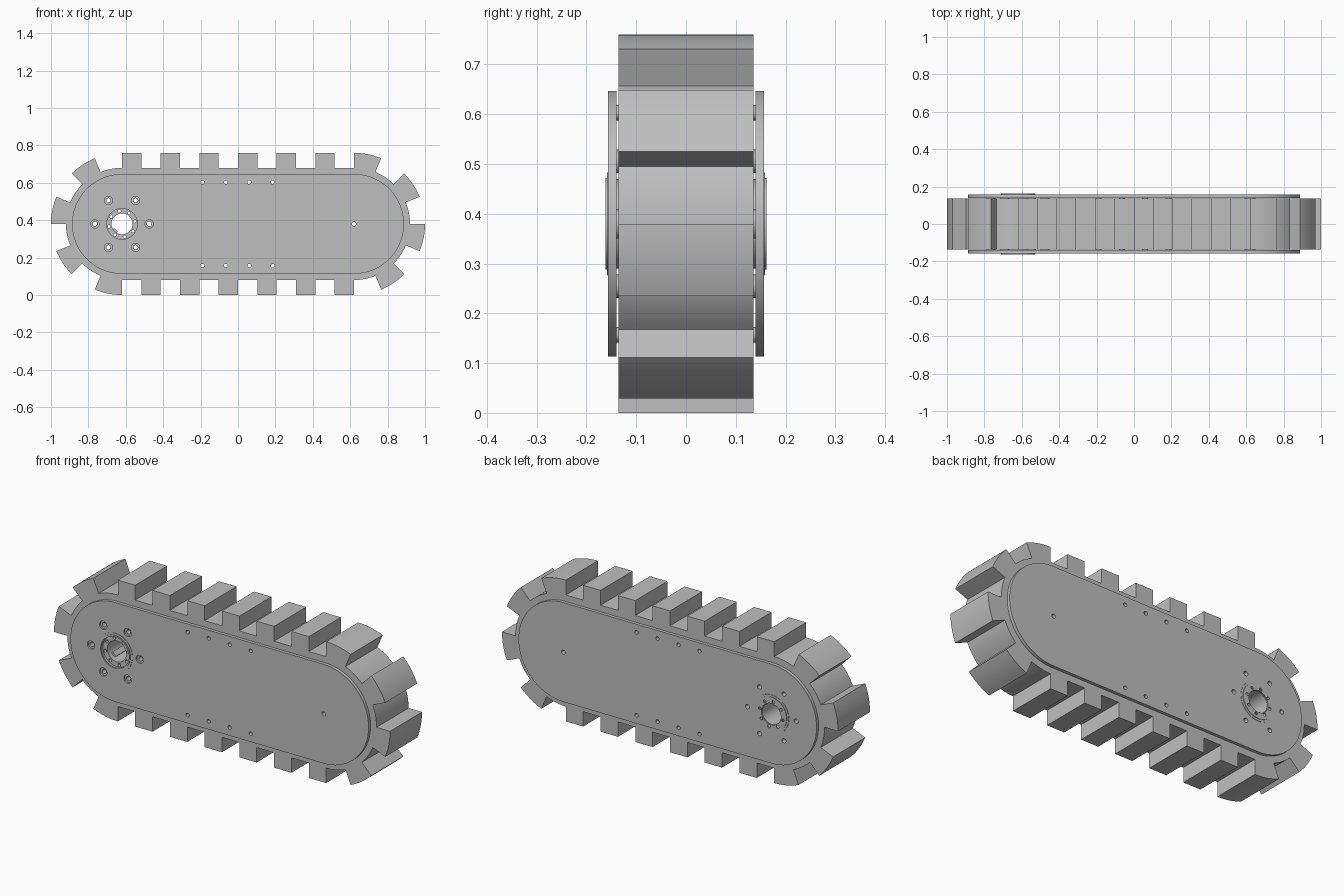
import bpy
from math import sin, cos, pi, radians

cube = bpy.data.objects.get("Cube")
if cube:
    bpy.data.objects.remove(cube, do_unlink=True)

AXLE = 0.62        # distance of each axle from the middle
MID = 0.38         # axle height
BELT_R, LUG_R, PLATE_R = 0.30, 0.38, 0.267
HALF_W = 0.136     # half width of the belt

grey = bpy.data.materials.new("plain grey")
grey.use_nodes = True
colour = (0.52, 0.52, 0.52, 1)
grey.diffuse_color = colour
grey.node_tree.nodes["Principled BSDF"].inputs["Base Color"].default_value = colour


def arc(cx, cz, r, a0, a1, n):
    """Points along an arc, angles in degrees."""
    return [(cx + r * cos(radians(a0 + (a1 - a0) * i / n)),
             cz + r * sin(radians(a0 + (a1 - a0) * i / n))) for i in range(n + 1)]


def circle(cx, cz, r, n=32):
    return arc(cx, cz, r, 0, 360, n)[:-1]


def stadium(r):
    return arc(AXLE, 0, r, -90, 90, 48) + arc(-AXLE, 0, r, 90, 270, 48)


def slab(name, loops, y0, y1, bevel=0.0):
    """Extrude an outline with holes between two depths."""
    curve = bpy.data.curves.new(name, "CURVE")
    curve.dimensions = "2D"
    curve.fill_mode = "BOTH"
    curve.extrude = (y1 - y0) / 2 - bevel
    curve.bevel_depth = bevel
    curve.bevel_resolution = 0
    curve.offset = -bevel
    for loop in loops:
        spline = curve.splines.new("POLY")
        spline.points.add(len(loop) - 1)
        for point, (x, z) in zip(spline.points, loop):
            point.co = (x, z, 0, 1)
        spline.use_cyclic_u = True
    obj = bpy.data.objects.new(name, curve)
    bpy.context.collection.objects.link(obj)
    obj.location = (0, (y0 + y1) / 2, MID)
    obj.rotation_euler = (pi / 2, 0, 0)
    bpy.ops.object.select_all(action="DESELECT")
    obj.select_set(True)
    bpy.context.view_layer.objects.active = obj
    bpy.ops.object.convert(target="MESH")
    obj = bpy.context.active_object
    obj.data.materials.clear()
    obj.data.materials.append(grey)
    bpy.ops.object.shade_smooth_by_angle(angle=radians(25))
    return obj


# Belt: straight lugs on top, radial lugs round the end, then the same turned half round
pitch = 2 * AXLE / 6
half = []
for k in range(6):
    x = -AXLE + k * pitch
    half += [(x, BELT_R), (x, LUG_R), (x + pitch / 2, LUG_R), (x + pitch / 2, BELT_R)]
half.append((AXLE, BELT_R))
for k in range(8):
    start = 90 - 22.5 * k
    half += arc(AXLE, 0, BELT_R if k % 2 else LUG_R, start, start - 22.5, 8)
half.pop()
outline = half + [(-x, -z) for x, z in half]
slab("track_belt", [outline, stadium(0.25)], -HALF_W, HALF_W)

# Hole positions shared by plates and spacers
rail_holes = [(-0.19 + 0.125 * i, s * 0.223) for i in range(4) for s in (-1, 1)]
bolt_holes = [(-AXLE + 0.145 * cos(i * pi / 3), 0.145 * sin(i * pi / 3)) for i in range(6)]

# Side plates, with wide counterbores on the front one
for name, y0, bolt_r in (("front_plate", -0.157, 0.022), ("back_plate", 0.14, 0.012)):
    loops = [stadium(PLATE_R), circle(-AXLE, 0, 0.09, 48), circle(AXLE, 0, 0.011)]
    loops += [circle(x, z, 0.01, 16) for x, z in rail_holes]
    loops += [circle(x, z, bolt_r, 24) for x, z in bolt_holes]
    slab(name, loops, y0, y0 + 0.017)

# Hollow spacers and bolt sleeves between the plates
for i, (x, z) in enumerate(rail_holes):
    slab(f"rail_spacer_{i + 1}", [circle(x, z, 0.016, 16), circle(x, z, 0.01, 16)], -0.14, 0.14)
for i, (x, z) in enumerate(bolt_holes):
    slab(f"bolt_sleeve_{i + 1}", [circle(x, z, 0.024, 24), circle(x, z, 0.012, 24)], -0.148, 0.14)
slab("idler_axle", [circle(AXLE, 0, 0.03), circle(AXLE, 0, 0.011)], -0.14, 0.14)

# Drive hub: tube, flanges and drilled rings
hub = -AXLE
slab("hub_tube", [circle(hub, 0, 0.09, 48), circle(hub, 0, 0.082, 48)], -0.157, 0.157)
drill = [circle(hub + 0.07 * cos(i * pi / 4 + 0.2), 0.07 * sin(i * pi / 4 + 0.2), 0.008, 12)
         for i in range(8)]
slab("front_hub_flange", [circle(hub, 0, 0.103, 48), circle(hub, 0, 0.084, 48)], -0.159, -0.156)
slab("front_hub_rim", [circle(hub, 0, 0.092, 48), circle(hub, 0, 0.084, 48)], -0.162, -0.158)
slab("front_hub_ring", [circle(hub, 0, 0.083, 48), circle(hub, 0, 0.056, 48)] + drill, -0.145, -0.13)
slab("back_hub_flange", [circle(hub, 0, 0.103, 48), circle(hub, 0, 0.058, 48)] + drill, 0.156, 0.159)
slab("back_hub_ring", [circle(hub, 0, 0.092, 48), circle(hub, 0, 0.058, 48)] + drill, 0.158, 0.162)
slab("hub_bore", [circle(hub, 0, 0.062, 48), circle(hub, 0, 0.056, 48)], -0.13, 0.157)

# Key inside the bore
slab("bore_key", [[(hub - 0.05, -0.03), (hub - 0.03, -0.05), (hub - 0.022, -0.042),
                   (hub - 0.042, -0.022)]], -0.12, 0.12)
